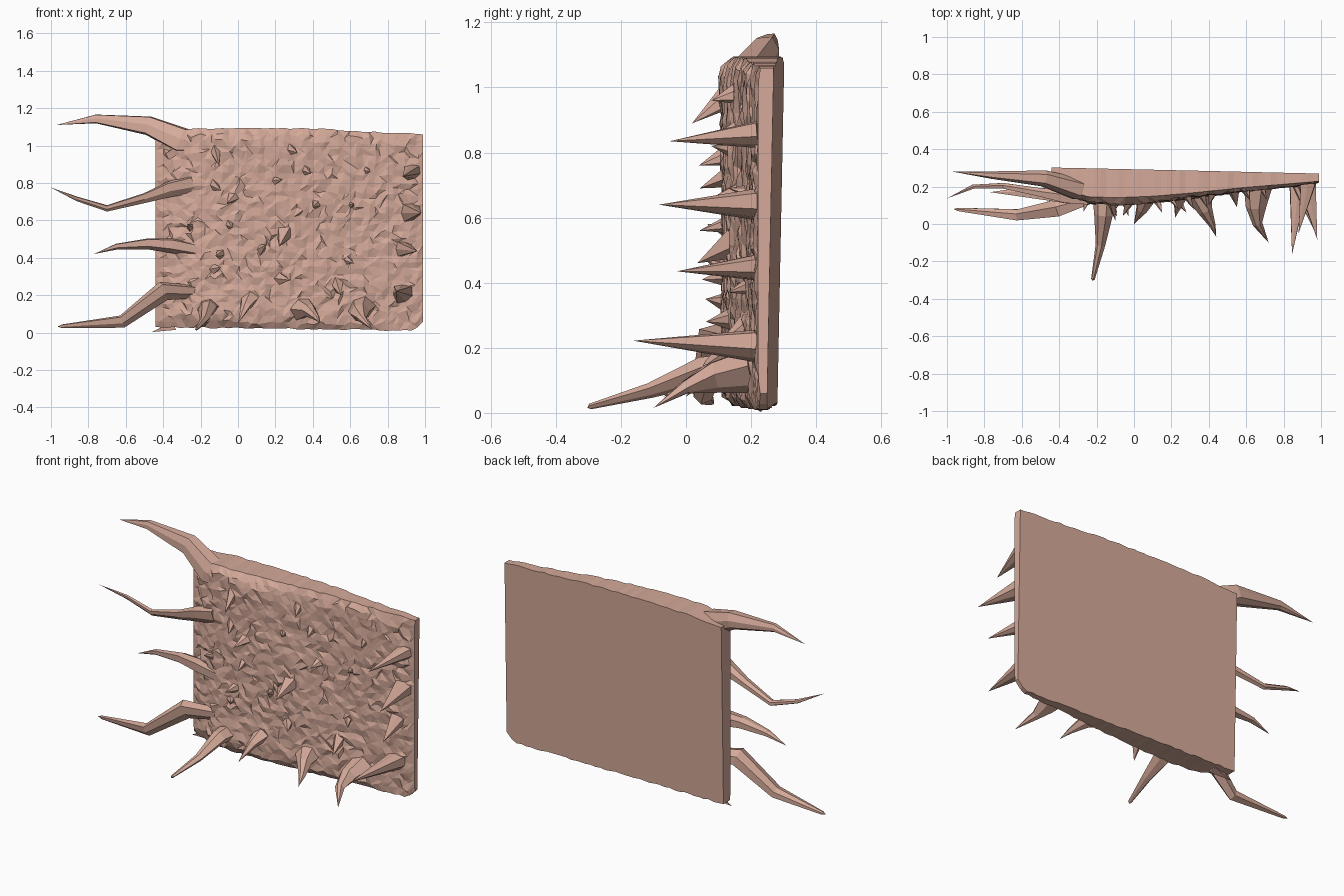
import bpy, bmesh, math, random
from mathutils import Vector

if "Cube" in bpy.data.objects:
    bpy.data.objects.remove(bpy.data.objects["Cube"])

random.seed(4)
skin = bpy.data.materials.new("dusty pink hide")
skin.diffuse_color = (0.66, 0.40, 0.32, 1)
skin.use_nodes = True
skin.node_tree.nodes["Principled BSDF"].inputs["Base Color"].default_value = skin.diffuse_color


def finish(name, bm):
    bmesh.ops.recalc_face_normals(bm, faces=bm.faces)
    me = bpy.data.meshes.new(name)
    bm.to_mesh(me)
    bm.free()
    me.materials.append(skin)
    ob = bpy.data.objects.new(name, me)
    bpy.context.collection.objects.link(ob)
    return ob


def lerp_table(table, x):
    for (x0, y0), (x1, y1) in zip(table, table[1:]):
        if x <= x1:
            return y0 + (y1 - y0) * max(0, (x - x0) / (x1 - x0))
    return table[-1][1]


# Slab outline and depth rules
FRONT = [(-.44, .215), (-.36, .165), (-.25, .115), (-.1, .108), (.1, .118),
         (.3, .14), (.6, .18), (.99, .222)]
TOP = [(-.44, 1.075), (-.2, 1.09), (.2, 1.095), (.5, 1.085), (.99, 1.06)]


def front_y(x):
    return lerp_table(FRONT, x)


def top_z(x):
    return lerp_table(TOP, x)


def bottom_z(x):
    z = .03 - .02 * (x + .44) / 1.43
    return z + (.05 * ((x - .92) / .07) ** 2 if x > .92 else 0)


def back_y(x, z):
    return .302 - .032 * (x + .44) / 1.43 - .02 * (1.08 - z)


# Slab: rough front, flat back, closed rim
bm = bmesh.new()
NX, NZ = 44, 32
front = []
for i in range(NX + 1):
    x0 = -.44 + 1.43 * i / NX
    col = []
    for j in range(NZ + 1):
        t = j / NZ
        x, z = x0, bottom_z(x0) + (top_z(x0) - bottom_z(x0)) * t
        y = front_y(x)
        rim = min(j, NZ - j)
        if rim < 2:
            y += (.03, .008)[rim] * (.25 - y) / .13
        if 0 < i < NX and 0 < j < NZ:
            x += random.uniform(-.011, .011)
            z += random.uniform(-.011, .011)
            y += random.uniform(-.007, .007) + .004 * math.sin(9 * x + 5 * z)
        elif 0 < i < NX:
            z += random.uniform(-.004, .004)
        col.append(bm.verts.new((x, y, z)))
    front.append(col)
for i in range(NX):
    for j in range(NZ):
        a, b, c, d = front[i][j], front[i + 1][j], front[i + 1][j + 1], front[i][j + 1]
        if random.random() < .5:
            bm.faces.new((a, b, c))
            bm.faces.new((a, c, d))
        else:
            bm.faces.new((a, b, d))
            bm.faces.new((b, c, d))
loop = ([front[i][0] for i in range(NX)] + [front[NX][j] for j in range(NZ)]
        + [front[i][NZ] for i in range(NX, 0, -1)] + [front[0][j] for j in range(NZ, 0, -1)])
back = [bm.verts.new((v.co.x, back_y(v.co.x, v.co.z), v.co.z)) for v in loop]
for k in range(len(loop)):
    m = (k + 1) % len(loop)
    bm.faces.new((loop[k], loop[m], back[m], back[k]))
bm.faces.new(back)
finish("slab", bm)


# Faceted tapering spike along a path of (x, y, z, radius); the last point is the tip
def spike(name, path, sides=6):
    bm = bmesh.new()
    pts = [Vector(p[:3]) for p in path]
    rings = []
    for k, p in enumerate(path[:-1]):
        d = (pts[k + 1] - pts[max(k - 1, 0)]).normalized()
        u = d.cross(Vector((.13, .31, .94))).normalized()
        w = d.cross(u)
        ring = []
        for s in range(sides):
            a = 2 * math.pi * s / sides + .3
            r = p[3] * (1 + .16 * math.sin(2.3 * s + len(name)))
            ring.append(bm.verts.new(pts[k] + r * (math.cos(a) * u + math.sin(a) * w)))
        rings.append(ring)
    tip = bm.verts.new(pts[-1])
    bm.faces.new(rings[0])
    for s in range(sides):
        n = (s + 1) % sides
        for a, b in zip(rings, rings[1:]):
            bm.faces.new((a[s], a[n], b[n], b[s]))
        bm.faces.new((rings[-1][s], rings[-1][n], tip))
    return finish(name, bm)


# Long side tendrils
spike("upper_horn", [(-.18, .17, 1.0, .04), (-.3, .19, 1.025, .07), (-.48, .245, 1.105, .052),
                     (-.76, .262, 1.142, .024), (-.97, .28, 1.11, 0)], 7)
spike("upper_tendril", [(-.24, .15, .795, .05), (-.36, .15, .77, .042), (-.5, .17, .72, .026),
                        (-.7, .205, .665, .017), (-.86, .2, .715, .012), (-1, .137, .775, 0)])
spike("middle_tendril", [(-.22, .15, .44, .04), (-.35, .15, .465, .045), (-.48, .16, .475, .034),
                         (-.65, .17, .46, .018), (-.77, .17, .42, 0)])
spike("lower_tendril", [(-.24, .14, .22, .035), (-.4, .09, .225, .052), (-.62, .05, .06, .034),
                        (-.94, .078, .034, .01), (-.965, .08, .032, 0)])
spike("corner_barb", [(-.34, .23, .04, .03), (-.46, .23, .003, 0)], 4)

# Curved claws along the bottom
spike("bottom_claw_1", [(-.16, .16, .13, .06), (-.165, .05, .13, .046), (-.18, -.11, .07, .024),
                        (-.22, -.295, .02, .009), (-.222, -.303, .016, 0)])
spike("bottom_claw_2", [(.06, .15, .18, .055), (.04, .08, .14, .03), (.0, .0, .05, 0)])
spike("bottom_claw_3", [(.34, .17, .13, .07), (.38, .07, .12, .036), (.42, -.01, .08, .015),
                        (.44, -.07, .05, 0)])
spike("bottom_claw_4", [(.66, .2, .13, .07), (.65, .09, .11, .05), (.66, 0, .08, .024),
                        (.72, -.1, .015, 0)])

# Straight thorns down the right edge: base x, base z, tip
EDGE = [(.93, .86, .045, (.88, -.05, .835)), (.92, .645, .055, (.98, -.083, .64)),
        (.88, .45, .045, (.96, -.028, .435)), (.88, .21, .055, (.845, -.162, .222))]
for n, (x, z, r, tip) in enumerate(EDGE):
    spike(f"edge_thorn_{n + 1}", [(x, .225, z, r), (*tip, 0)], 7)

# Small barbs scattered on the face: x, z, radius, length, lean x, lean z
BARBS = [(-.12, .97, .035, .09, .02, -.08), (.28, .98, .03, .06, .04, -.02),
         (-.13, .79, .03, .07, .04, -.03), (.19, .81, .025, .05, .05, .01),
         (.36, .87, .03, .06, .03, -.02), (.68, .87, .025, .06, .03, -.01),
         (-.02, .73, .035, .07, -.04, -.04), (.42, .69, .03, .06, -.02, -.02),
         (.6, .68, .022, .05, .02, .01), (.25, .53, .05, .1, -.03, -.07),
         (.12, .44, .03, .06, .03, .03), (-.09, .42, .03, .06, -.03, -.01),
         (-.13, .34, .03, .05, .04, .01), (.22, .29, .035, .07, .06, -.01),
         (.53, .26, .04, .08, .02, -.06), (.58, .39, .025, .05, .04, -.02),
         (-.05, .58, .025, .07, .02, -.02), (-.25, .56, .025, .05, -.02, .02)]
for n, (x, z, r, l, dx, dz) in enumerate(BARBS):
    y = front_y(x)
    spike(f"face_barb_{n + 1}", [(x, y + .02, z, r), (x + dx, y - l, z + dz, 0)], 5)
